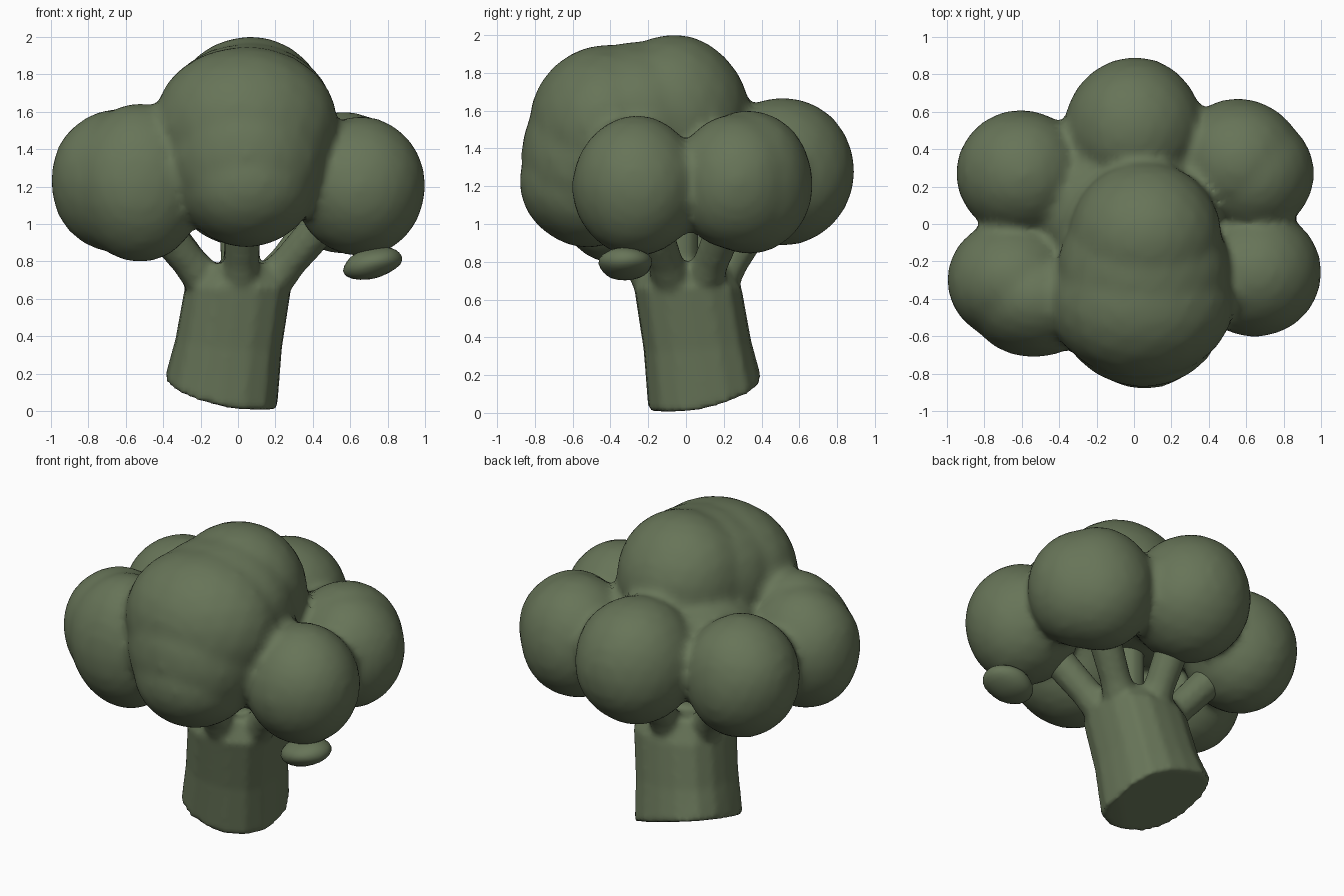
import bpy, bmesh, math
from mathutils import Vector, Matrix

if "Cube" in bpy.data.objects:
    bpy.data.objects.remove(bpy.data.objects["Cube"])

green = bpy.data.materials.new("broccoli green")
green.diffuse_color = (0.135, 0.175, 0.097, 1)
green.use_nodes = True
green.node_tree.nodes["Principled BSDF"].inputs["Base Color"].default_value = green.diffuse_color


def make_object(name, bm):
    bmesh.ops.recalc_face_normals(bm, faces=bm.faces)
    mesh = bpy.data.meshes.new(name)
    bm.to_mesh(mesh)
    bm.free()
    mesh.materials.append(green)
    ob = bpy.data.objects.new(name, mesh)
    bpy.context.collection.objects.link(ob)
    return ob


def fuse(ob, voxel, steps):
    """Melt overlapping parts into one soft skin."""
    m = ob.modifiers.new("fuse", 'REMESH')
    m.mode = 'VOXEL'
    m.voxel_size = voxel
    m.use_smooth_shade = True
    s = ob.modifiers.new("relax", 'SMOOTH')
    s.factor = 0.5
    s.iterations = steps


def add_blob(bm, centre, radii, bump=0.012):
    """Slightly lumpy ellipsoid."""
    vs = bmesh.ops.create_icosphere(bm, subdivisions=3, radius=1.012)["verts"]
    c = Vector(centre)
    for v in vs:
        x, y, z = v.co * 4 + c * 5
        k = 1 + bump * (math.sin(x + z) + math.sin(y - z)) / 2
        v.co = c + Vector([a * r * k for a, r in zip(v.co, radii)])


def add_tube(bm, rings):
    """Capped tube through rings given as lists of points."""
    loops = [[bm.verts.new(p) for p in ring] for ring in rings]
    n = len(loops[0])
    for a, b in zip(loops, loops[1:]):
        for i in range(n):
            j = (i + 1) % n
            bm.faces.new((a[i], a[j], b[j], b[i]))
    bm.faces.new(loops[0][::-1])
    bm.faces.new(loops[-1])


# outer florets: centre, radii
outer = [
    ((0.00, 0.51, 1.28), (0.37, 0.38, 0.39)),    # back
    ((0.63, 0.27, 1.22), (0.33, 0.33, 0.36)),    # right back, two lumps
    ((0.56, 0.33, 1.22), (0.35, 0.34, 0.38)),
    ((0.65, -0.26, 1.20), (0.35, 0.34, 0.37)),   # right front
    ((-0.60, 0.27, 1.24), (0.35, 0.34, 0.38)),   # left back
    ((-0.65, -0.30, 1.23), (0.35, 0.32, 0.38)),  # left front, two lumps
    ((-0.53, -0.40, 1.22), (0.36, 0.31, 0.42)),
    ((0.05, -0.52, 1.23), (0.37, 0.36, 0.35)),   # front
]
# crown lumps above the outer ring, and fillers between and inside
crown = [
    ((0.06, -0.07, 1.59), (0.41, 0.40, 0.41)),
    ((0.04, -0.42, 1.52), (0.49, 0.41, 0.43)),
    ((0.05, -0.25, 1.56), (0.46, 0.46, 0.405)),
    ((0.045, -0.49, 1.36), (0.43, 0.38, 0.43)),
    ((-0.03, 0.08, 1.36), (0.50, 0.38, 0.25)),
]

# florets, fused into one lumpy head
bm = bmesh.new()
for c, r in outer + crown:
    add_blob(bm, c, r)
fuse(make_object("floret_head", bm), 0.03, 6)

# small bud hanging under the right front floret
bm = bmesh.new()
add_blob(bm, (0, 0, 0), (0.16, 0.14, 0.08), 0.03)
bm.transform(Matrix.Translation((0.72, -0.32, 0.79)) @ Matrix.Rotation(-0.25, 4, 'Y'))
for f in bm.faces:
    f.smooth = True
make_object("small_bud", bm)

# stalk: leaning, rounded-square section, slanted cut at the bottom
bm = bmesh.new()
N = 16
levels = [  # centre x, centre y, z, radius, slant
    (-0.09, 0.10, 0.10, 0.30, 0.27),
    (-0.05, 0.06, 0.36, 0.285, 0.08),
    (0.00, 0.01, 0.66, 0.285, 0),
    (0.00, 0.00, 0.79, 0.22, 0),
]
rings = []
for cx, cy, z, r, s in levels:
    ring = []
    for i in range(N):
        a = 2 * math.pi * i / N
        k = r * (1.05 - 0.05 * math.cos(4 * a))
        dx, dy = k * math.cos(a), k * math.sin(a)
        ring.append((cx + dx, cy + dy, max(0, z + s * (dy - dx))))
    rings.append(ring)
add_tube(bm, rings)


# branches from the stalk into every floret, plus one to the crown
def branch_ring(p, axis, r, n=10):
    q = axis.to_track_quat('Z', 'Y')
    return [p + q @ Vector((r * math.cos(2 * math.pi * i / n),
                            r * math.sin(2 * math.pi * i / n), 0)) for i in range(n)]


tips = [(0, 0.51), (0.6, 0.31), (0.65, -0.26), (-0.6, 0.27), (-0.62, -0.35), (0.04, -0.52)]
for x, y in tips:
    flat = Vector((x, y, 0))
    start = flat.normalized() * 0.13 + Vector((0, 0, 0.62))
    end = flat * 0.8 + Vector((0, 0, 1.08))
    add_tube(bm, [branch_ring(start.lerp(end, t), end - start, w)
                  for t, w in ((0, 0.12), (0.4, 0.095), (1, 0.105))])
up = Vector((0, 0, 1))
add_tube(bm, [branch_ring(Vector((0.02, -0.03, z)), up, 0.1) for z in (0.7, 1.25)])
fuse(make_object("stalk_with_branches", bm), 0.02, 4)
